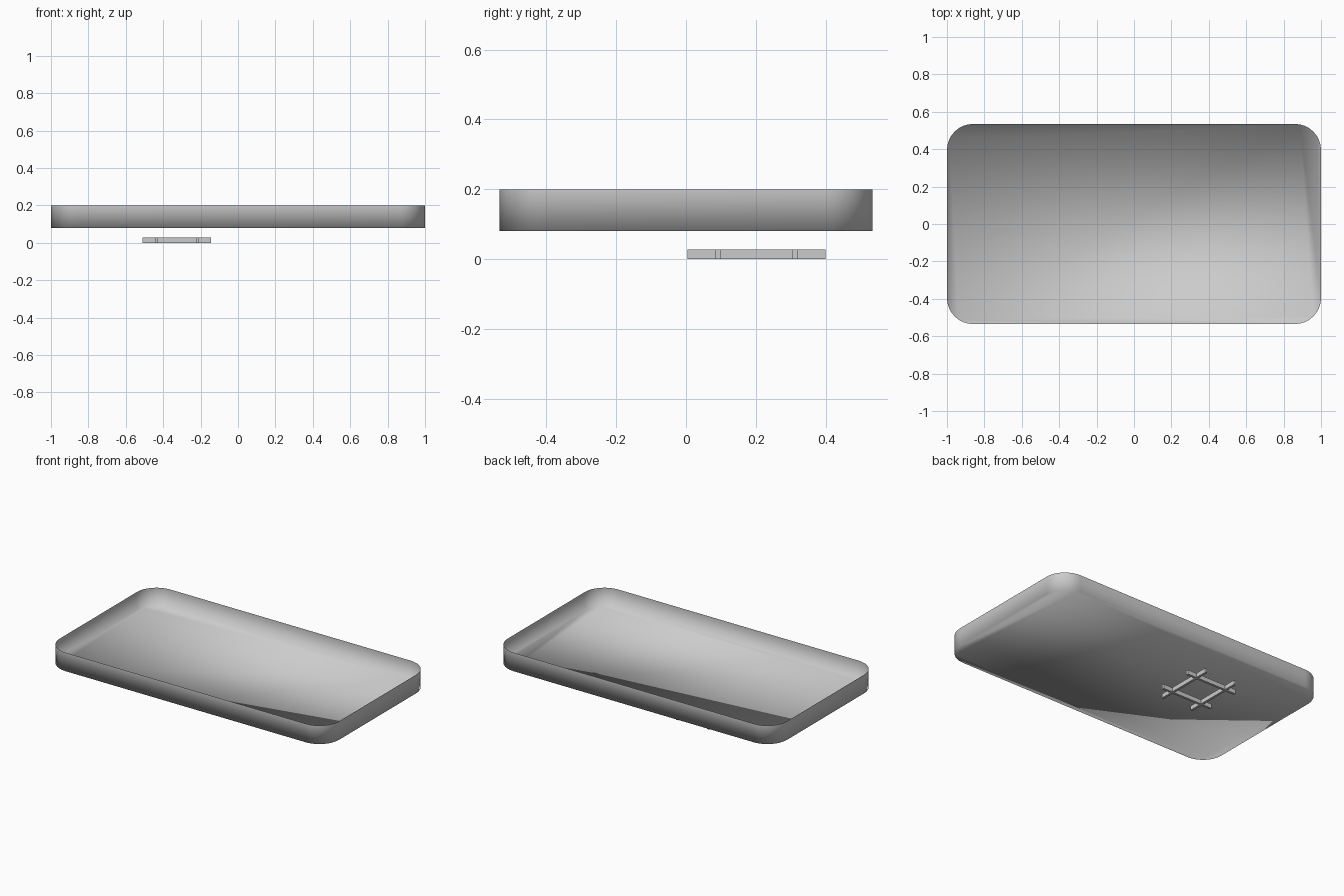
import bpy, bmesh
from math import sin, cos, pi

if "Cube" in bpy.data.objects:
    bpy.data.objects.remove(bpy.data.objects["Cube"], do_unlink=True)

grey = bpy.data.materials.new("light_grey")
grey.use_nodes = True
colour = (0.6, 0.6, 0.6, 1)
grey.diffuse_color = colour
grey.node_tree.nodes["Principled BSDF"].inputs["Base Color"].default_value = colour


def add_object(name, bm):
    mesh = bpy.data.meshes.new(name)
    bm.to_mesh(mesh)
    bm.free()
    mesh.materials.append(grey)
    obj = bpy.data.objects.new(name, mesh)
    bpy.context.collection.objects.link(obj)
    return obj


# Open tray: rounded rectangular floor with a thin upright wall
HALF_X, HALF_Y, RADIUS, STEPS = 1.0, 0.535, 0.14, 8
FLOOR_Z, RIM_Z = 0.08, 0.2
bm = bmesh.new()
outline = []
for corner, (sx, sy) in enumerate([(1, 1), (-1, 1), (-1, -1), (1, -1)]):
    for i in range(STEPS + 1):
        a = (corner + i / STEPS) * pi / 2
        outline.append((sx * (HALF_X - RADIUS) + RADIUS * cos(a),
                        sy * (HALF_Y - RADIUS) + RADIUS * sin(a)))
low = [bm.verts.new((x, y, FLOOR_Z)) for x, y in outline]
high = [bm.verts.new((x, y, RIM_Z)) for x, y in outline]
bm.faces.new(low)
for i in range(len(low)):
    j = (i + 1) % len(low)
    bm.faces.new((low[j], low[i], high[i], high[j]))
for face in bm.faces:
    face.smooth = True
add_object("tray", bm)


# Crossed bars below the tray
def bar(name, x, y, length_x, length_y, height=0.028):
    bm = bmesh.new()
    bmesh.ops.create_cube(bm, size=1)
    bmesh.ops.scale(bm, vec=(length_x, length_y, height), verts=bm.verts)
    bmesh.ops.translate(bm, vec=(x, y, height / 2), verts=bm.verts)
    add_object(name, bm)


CX, CY, GAP, THICK = -0.327, 0.202, 0.11, 0.015
for side, label in ((-1, "first"), (1, "second")):
    bar(label + "_long_bar", CX + side * GAP, CY, THICK, 0.395)
    bar(label + "_cross_bar", CX, CY + side * GAP, 0.365, THICK)
